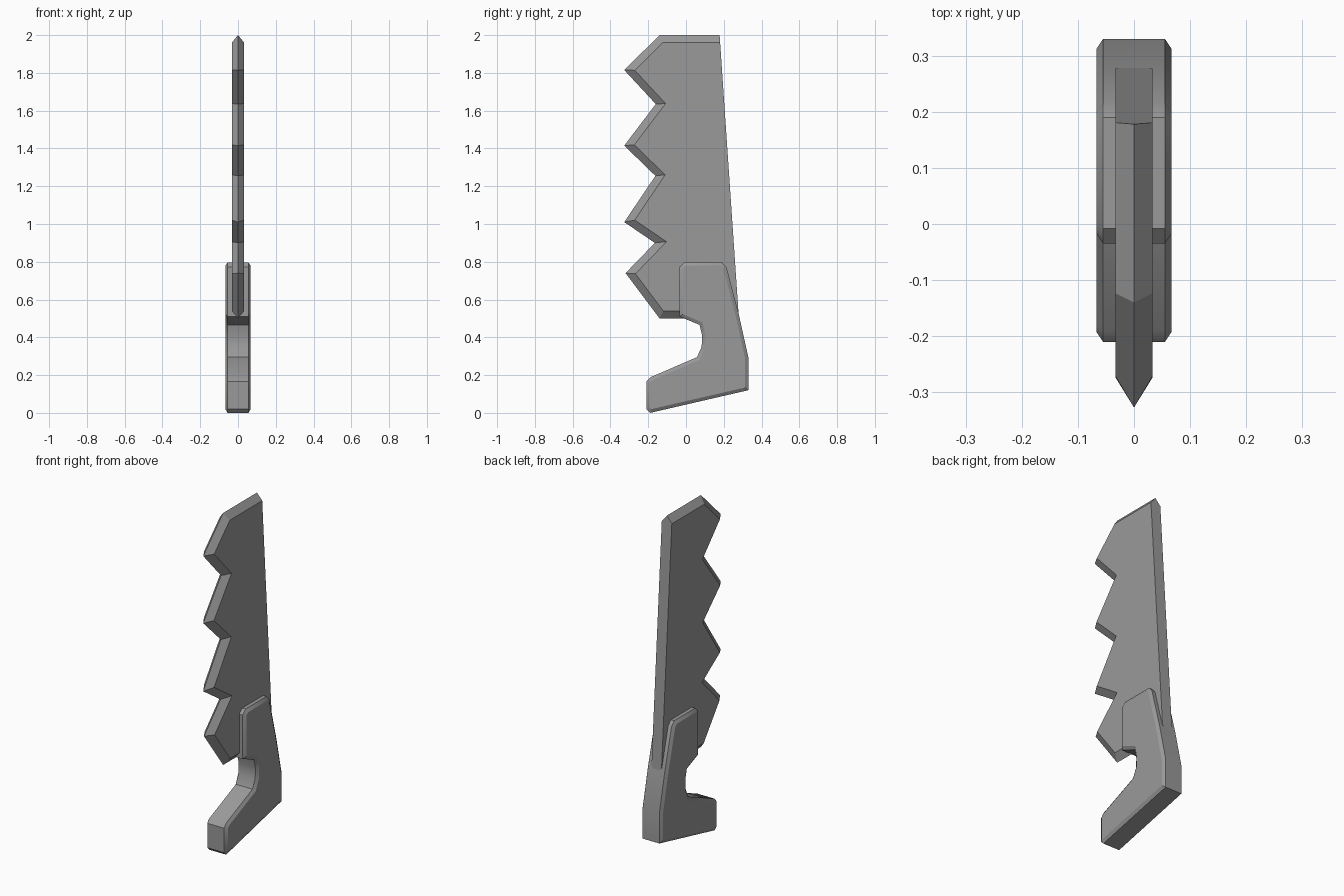
import bpy
import bmesh
import math
from mathutils import Vector

cube = bpy.data.objects.get("Cube")
if cube:
    bpy.data.objects.remove(cube)

steel = bpy.data.materials.new("steel grey")
steel.use_nodes = True
grey = (0.32, 0.32, 0.32, 1)
steel.diffuse_color = grey
steel.node_tree.nodes["Principled BSDF"].inputs["Base Color"].default_value = grey


def inset(outline, amount, square_edges):
    """Move every edge of a counter-clockwise outline inward, except the square ones."""
    pts = [Vector(p) for p in outline]
    count = len(pts)
    lines = []
    for i, p in enumerate(pts):
        d = (pts[(i + 1) % count] - p).normalized()
        n = Vector((-d.y, d.x))
        lines.append((n, n.dot(p) + (0 if i in square_edges else amount)))
    result = []
    for i in range(count):
        (a, da), (b, db) = lines[i - 1], lines[i]
        det = a.x * b.y - a.y * b.x
        result.append(((da * b.y - db * a.y) / det, (a.x * db - b.x * da) / det))
    return result


def slab(name, outline, layers, square_edges=()):
    """Stack inset copies of a side (y, z) outline across x; layers are (x, inset)."""
    bm = bmesh.new()
    rings = []
    for x, amount in layers:
        ring = inset(outline, amount, square_edges)
        rings.append([bm.verts.new((x, y, z)) for y, z in ring])
    count = len(outline)
    for a, b in zip(rings, rings[1:]):
        for i in range(count):
            j = (i + 1) % count
            bm.faces.new((a[i], a[j], b[j], b[i]))
    bm.faces.new(rings[0])
    bm.faces.new(rings[-1])
    bmesh.ops.recalc_face_normals(bm, faces=bm.faces)
    mesh = bpy.data.meshes.new(name)
    bm.to_mesh(mesh)
    bm.free()
    mesh.materials.append(steel)
    obj = bpy.data.objects.new(name, mesh)
    bpy.context.collection.objects.link(obj)
    return obj


# Toothed blade: sharp along the top, teeth and bottom, square along the spine
blade_outline = [
    (0.28, 0.5), (0.178, 2.0), (-0.14, 2.0),
    (-0.327, 1.815), (-0.16, 1.635),
    (-0.327, 1.415), (-0.162, 1.255),
    (-0.327, 1.01), (-0.165, 0.9),
    (-0.32, 0.74), (-0.14, 0.5),
]
slab("blade", blade_outline, [(-0.033, 0.04), (0, 0), (0.033, 0.04)], square_edges=(0,))

# Hooked handle with a chamfered rim
handle_outline = [
    (0.33, 0.12), (0.33, 0.295), (0.28, 0.52), (0.215, 0.77), (0.19, 0.797),
    (-0.008, 0.797), (-0.035, 0.772), (-0.035, 0.51),
    (0.072, 0.466), (0.085, 0.41), (0.083, 0.35), (0.058, 0.295),
    (-0.19, 0.188), (-0.21, 0.165), (-0.21, 0.02), (-0.19, 0.0),
]
handle = slab("handle", handle_outline,
              [(-0.067, 0.018), (-0.055, 0), (0.055, 0), (0.067, 0.018)])
bpy.ops.object.select_all(action="DESELECT")
handle.select_set(True)
bpy.context.view_layer.objects.active = handle
bpy.ops.object.shade_smooth_by_angle(angle=math.radians(30))
